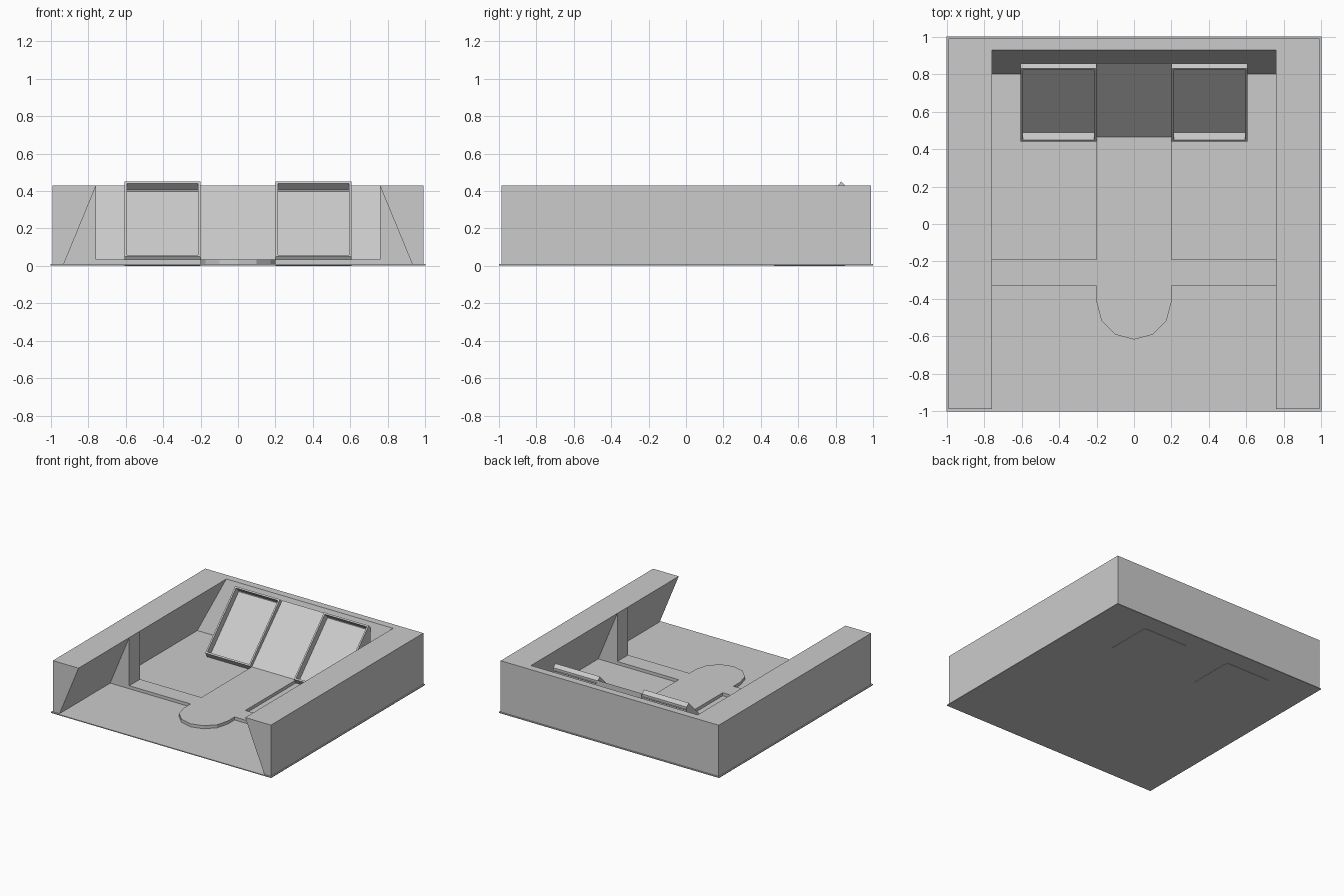
import bpy, bmesh, math
from mathutils import Vector

if "Cube" in bpy.data.objects:
    bpy.data.objects.remove(bpy.data.objects["Cube"])


def finish(name, bm):
    bmesh.ops.recalc_face_normals(bm, faces=bm.faces)
    me = bpy.data.meshes.new(name)
    bm.to_mesh(me)
    bm.free()
    ob = bpy.data.objects.new(name, me)
    bpy.context.collection.objects.link(ob)
    return ob


def prism(profile, axis, a, b):
    """Extrude a 2D profile along an axis from a to b (profile: xz, yz or xy)."""
    place = {'x': lambda p, t: (t, p[0], p[1]),
             'y': lambda p, t: (p[0], t, p[1]),
             'z': lambda p, t: (p[0], p[1], t)}[axis]
    bm = bmesh.new()
    ends = [[bm.verts.new(place(p, t)) for p in profile] for t in (a, b)]
    n = len(profile)
    for e in ends:
        bm.faces.new(e)
    for i in range(n):
        j = (i + 1) % n
        bm.faces.new((ends[0][i], ends[0][j], ends[1][j], ends[1][i]))
    bmesh.ops.recalc_face_normals(bm, faces=bm.faces)
    return bm


def mirror_x(ob):
    ob.modifiers.new("mirror", 'MIRROR').use_clip = False


FLOOR, TOP, SLAB = 0.01, 0.43, 0.035

# thin base plate
finish("base_plate", prism([(-1, -1), (1, -1), (1, 1), (-1, 1)], 'z', 0.003, FLOOR))

# U-shaped wall: overhanging sides, sloped inner back
bm = bmesh.new()
rows = []
for s, front in ((-1, True), (-1, False), (1, False), (1, True)):
    yo, yt, yb = (-0.987,) * 3 if front else (0.99, 0.93, 0.80)
    rows.append([bm.verts.new(c) for c in (
        (s * 0.99, yo, FLOOR), (s * 0.99, yo, TOP),
        (s * 0.757, yt, TOP), (s * 0.93, yb, FLOOR))])
for r, q in zip(rows, rows[1:]):
    for i in range(4):
        j = (i + 1) % 4
        bm.faces.new((r[i], r[j], q[j], q[i]))
bm.faces.new(rows[0])
bm.faces.new(rows[-1])
finish("outer_wall", bm)

# triangular pillars under the overhanging walls
mirror_x(finish("wall_pillar", prism(
    [(0.93, FLOOR), (0.757, TOP), (0.757, FLOOR)], 'y', -0.33, -0.19)))

# low cross bar between the pillars
mirror_x(finish("cross_bar", prism(
    [(0.2, -0.33), (0.757, -0.33), (0.757, -0.19), (0.2, -0.19)], 'z', FLOOR, SLAB)))

# walkway with rounded front end
arc = [(0.2 * math.cos(math.radians(a)), -0.417 + 0.2 * math.sin(math.radians(a)))
       for a in range(180, 361, 30)]
finish("walkway", prism(arc + [(0.2, 0.465), (-0.2, 0.465)], 'z', FLOOR, SLAB))

# sloped ramp leading up to the back
finish("ramp", prism([(0.465, FLOOR), (0.465, SLAB), (0.86, TOP), (0.86, FLOOR)],
                     'x', -0.2, 0.2))

# tilted panels with a recessed face on both sides of the ramp
bm = prism([(0.44, 0.05), (0.83, 0.45), (0.857, 0.425), (0.85, 0), (0.47, 0.0)],
           'x', 0.2, 0.606)
face = max(bm.faces, key=lambda f: f.normal.dot(Vector((0, -1, 1))))
bmesh.ops.inset_region(bm, faces=[face], thickness=0.018)
bmesh.ops.inset_region(bm, faces=[face], thickness=0.0, depth=-0.055)
mirror_x(finish("tilted_panel", bm))
